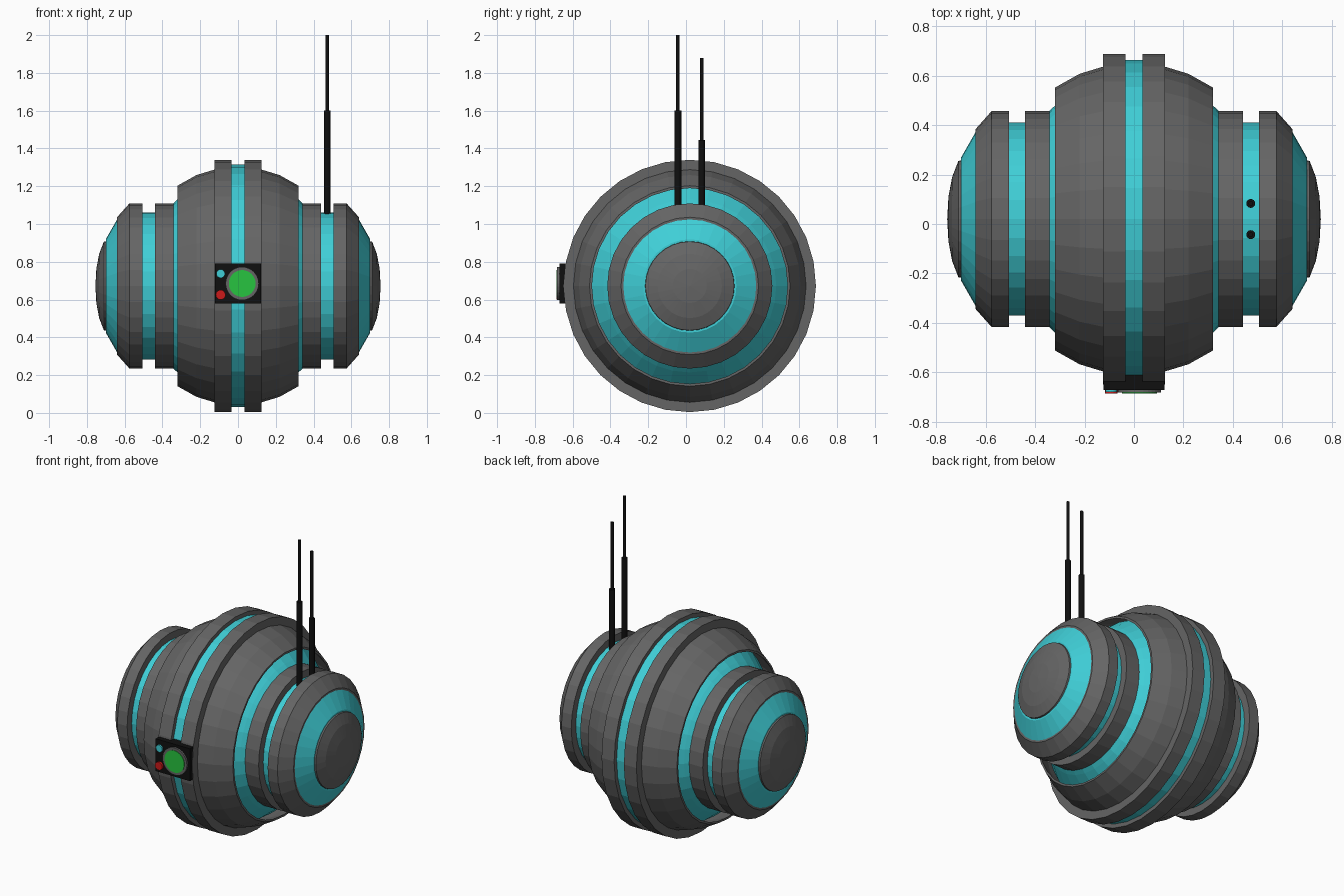
import bpy, bmesh, math
from mathutils import Vector, Matrix

if "Cube" in bpy.data.objects:
    bpy.data.objects.remove(bpy.data.objects["Cube"])

CY, CZ, SEG = 0.02, 0.672, 32   # body axis runs along x through (CY, CZ)


def paint(obj, color):
    if color:
        name = "paint_%.2f_%.2f_%.2f" % color
        mat = bpy.data.materials.get(name) or bpy.data.materials.new(name)
        mat.diffuse_color = (*color, 1)
        mat.use_nodes = True
        mat.node_tree.nodes["Principled BSDF"].inputs["Base Color"].default_value = mat.diffuse_color
        obj.data.materials.append(mat)


def finish(name, bm, color):
    bmesh.ops.remove_doubles(bm, verts=bm.verts, dist=1e-5)
    bmesh.ops.recalc_face_normals(bm, faces=bm.faces)
    mesh = bpy.data.meshes.new(name)
    bm.to_mesh(mesh)
    bm.free()
    obj = bpy.data.objects.new(name, mesh)
    bpy.context.collection.objects.link(obj)
    paint(obj, color)
    return obj


def lathe(name, profile, color=None, closed=True, mirror=True):
    """Spin (x, radius) points around the body axis."""
    bm = bmesh.new()
    verts = [bm.verts.new((x, CY, CZ + r)) for x, r in profile]
    edges = [bm.edges.new(p) for p in zip(verts, verts[1:])]
    if closed:
        edges.append(bm.edges.new((verts[-1], verts[0])))
    bmesh.ops.spin(bm, geom=verts + edges, cent=(0, CY, CZ), axis=(1, 0, 0),
                   angle=2 * math.pi, steps=SEG)
    obj = finish(name, bm, color)
    if mirror:
        obj.modifiers.new("mirror", "MIRROR").use_axis[0] = True
    return obj


def rod(name, start, end, r, color=None, seg=16):
    a, b = Vector(start), Vector(end)
    bm = bmesh.new()
    bmesh.ops.create_cone(bm, cap_ends=True, segments=seg, radius1=r, radius2=r,
                          depth=(b - a).length,
                          matrix=Matrix.Translation((a + b) / 2)
                          @ (b - a).to_track_quat('Z', 'Y').to_matrix().to_4x4())
    return finish(name, bm, color)


TEAL = (0.05, 0.62, 0.68)
GREY = (0.13, 0.13, 0.13)
BLACK = (0.005, 0.005, 0.005)
GREEN = (0.02, 0.55, 0.05)
RED = (0.6, 0.01, 0.01)

# inner glowing core, seen through the gaps
lathe("core", [(-0.35, 0), (-0.35, 0.43), (-0.32, 0.458), (-0.22, 0.54), (-0.12, 0.59),
               (-0.06, 0.642), (0.06, 0.642), (0.12, 0.59), (0.22, 0.54),
               (0.32, 0.458), (0.35, 0.43), (0.35, 0)], TEAL, False, False)

# central ring pair and main shell
lathe("center_ring", [(0.035, 0.58), (0.035, 0.668), (0.125, 0.668), (0.125, 0.58)], GREY)
lathe("main_shell", [(0.10, 0.622), (0.125, 0.616), (0.22, 0.587), (0.32, 0.531),
                     (0.32, 0.518), (0.22, 0.565), (0.10, 0.60)], GREY)

# side pods
lathe("inner_collar", [(0.34, 0.37), (0.34, 0.437), (0.44, 0.437), (0.44, 0.37)], GREY)
lathe("pod_core", [(0.33, 0), (0.33, 0.39), (0.60, 0.39), (0.64, 0.352), (0.70, 0.247),
                   (0.70, 0)], TEAL, False)
lathe("outer_collar", [(0.505, 0.34), (0.505, 0.437), (0.575, 0.437), (0.64, 0.364),
                       (0.64, 0.345)], GREY)
lathe("end_cap", [(0.69, 0), (0.69, 0.238), (0.71, 0.235), (0.735, 0.17), (0.75, 0.09),
                  (0.755, 0)], GREY, False)

# front instrument box
bm = bmesh.new()
bmesh.ops.create_cube(bm, size=1, matrix=Matrix.Translation((0, -0.625, 0.685))
                      @ Matrix.Diagonal((0.245, 0.09, 0.21, 1)))
finish("instrument_box", bm, BLACK)
rod("lens_rim", (0.022, -0.65, 0.685), (0.022, -0.682, 0.685), 0.088, GREY, 32)
rod("lens", (0.022, -0.66, 0.685), (0.022, -0.685, 0.685), 0.071, GREEN, 32)
rod("upper_button", (-0.092, -0.65, 0.737), (-0.092, -0.68, 0.737), 0.023, TEAL)
rod("lower_button", (-0.092, -0.65, 0.625), (-0.092, -0.685, 0.625), 0.026, RED)

# two telescoping antennas
for label, y, mid, top in (("front", -0.043, 1.60, 2.0), ("rear", 0.083, 1.445, 1.88)):
    rod(label + "_antenna_base", (0.472, y, 1.03), (0.472, y, mid), 0.018, BLACK)
    rod(label + "_antenna_tip", (0.472, y, mid - 0.02), (0.472, y, top), 0.0095, BLACK)
